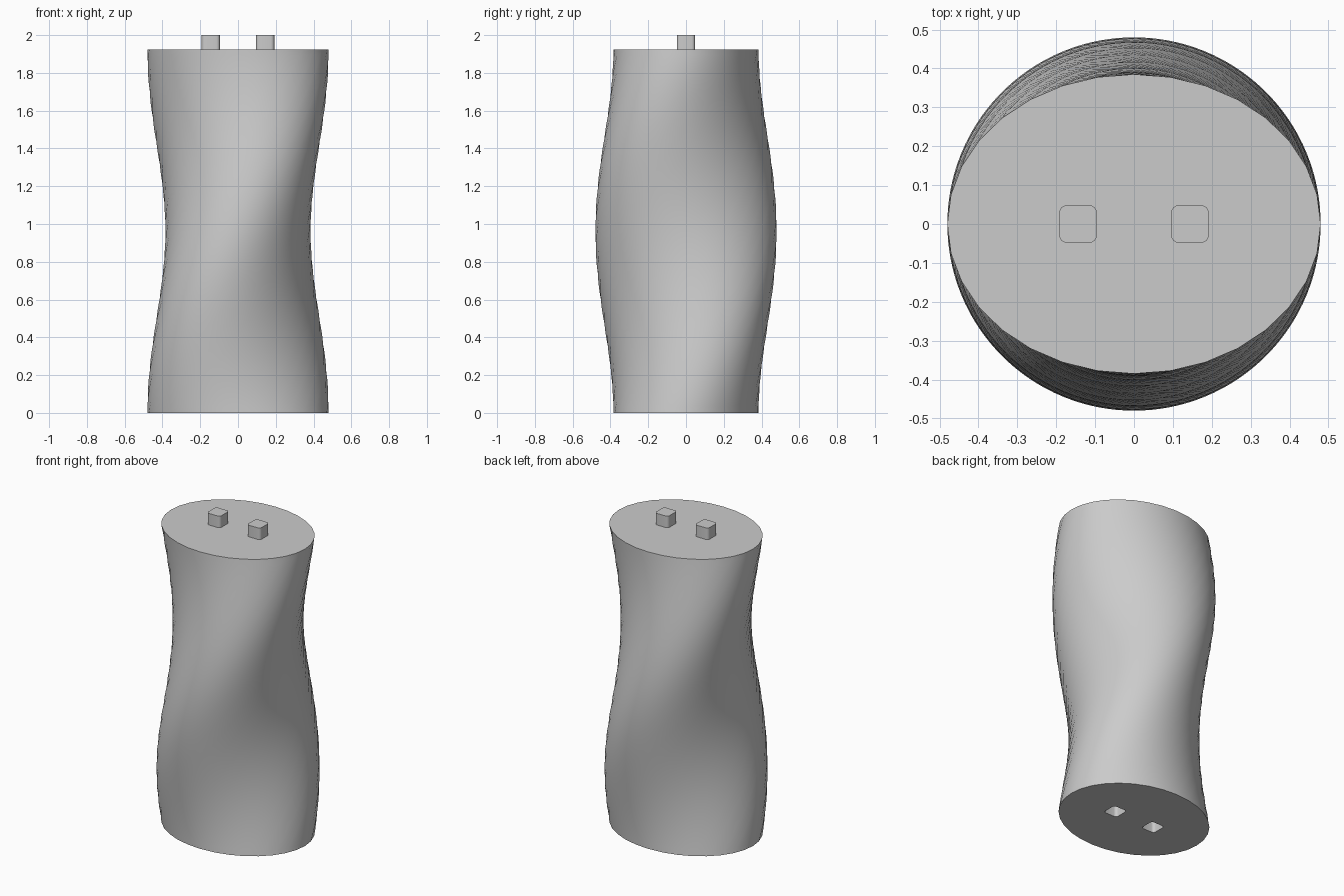
import bpy
import bmesh
from math import sin, cos, pi, radians

default = bpy.data.objects.get("Cube")
if default:
    bpy.data.objects.remove(default, do_unlink=True)

HEIGHT = 1.925
LONG, SHORT = 0.48, 0.385      # semi-axes of the oval section
SIDES, ROWS = 32, 64
PEG_X, PEG_SIZE, PEG_TOP = 0.144, 0.096, 2.0
SOCKET_DEPTH = 0.08

grey = bpy.data.materials.new("plain_grey")
grey.use_nodes = True
grey.diffuse_color = (0.6, 0.6, 0.6, 1)
grey.node_tree.nodes["Principled BSDF"].inputs["Base Color"].default_value = grey.diffuse_color


def finish(name, bm):
    """Turn a bmesh into a named, coloured object."""
    bmesh.ops.recalc_face_normals(bm, faces=bm.faces)
    mesh = bpy.data.meshes.new(name)
    bm.to_mesh(mesh)
    bm.free()
    mesh.materials.append(grey)
    obj = bpy.data.objects.new(name, mesh)
    bpy.context.collection.objects.link(obj)
    return obj


def activate(obj):
    bpy.ops.object.select_all(action="DESELECT")
    obj.select_set(True)
    bpy.context.view_layer.objects.active = obj


def smooth(obj):
    activate(obj)
    bpy.ops.object.shade_smooth_by_angle(angle=radians(35))


def rounded_block(name, x, bottom, top):
    """Square block with rounded upright edges."""
    bm = bmesh.new()
    bmesh.ops.create_cube(bm, size=1)
    for v in bm.verts:
        v.co.x = x + v.co.x * PEG_SIZE
        v.co.y *= PEG_SIZE
        v.co.z = top if v.co.z > 0 else bottom
    upright = [e for e in bm.edges if abs(e.verts[0].co.z - e.verts[1].co.z) > 0.01]
    bmesh.ops.bevel(bm, geom=upright, offset=0.018, segments=4,
                    profile=0.5, affect="EDGES")
    return finish(name, bm)


# Body: an oval section turning half a revolution from bottom to top
bm = bmesh.new()
rings = []
for row in range(ROWS + 1):
    t = row / ROWS
    turn = pi * t
    ring = []
    for i in range(SIDES):
        a = 2 * pi * i / SIDES
        u, v = LONG * cos(a), SHORT * sin(a)
        ring.append(bm.verts.new((u * cos(turn) - v * sin(turn),
                                  u * sin(turn) + v * cos(turn),
                                  HEIGHT * t)))
    rings.append(ring)
for low, high in zip(rings, rings[1:]):
    for i in range(SIDES):
        j = (i + 1) % SIDES
        bm.faces.new((low[i], low[j], high[j], high[i]))
bm.faces.new(rings[0][::-1])
bm.faces.new(rings[-1])
body = finish("twisted_body", bm)

# Sockets cut into the underside, pegs on the top
for side, sign in (("left", 1), ("right", -1)):
    cutter = rounded_block("socket_cutter", sign * PEG_X, -0.05, SOCKET_DEPTH)
    cutter.hide_render = True
    cut = body.modifiers.new("socket", "BOOLEAN")
    cut.operation = "DIFFERENCE"
    cut.solver = "EXACT"
    cut.object = cutter
    activate(body)
    bpy.ops.object.modifier_apply(modifier=cut.name)
    bpy.data.objects.remove(cutter, do_unlink=True)

    smooth(rounded_block("peg_" + side, sign * PEG_X, HEIGHT - 0.01, PEG_TOP))

smooth(body)
